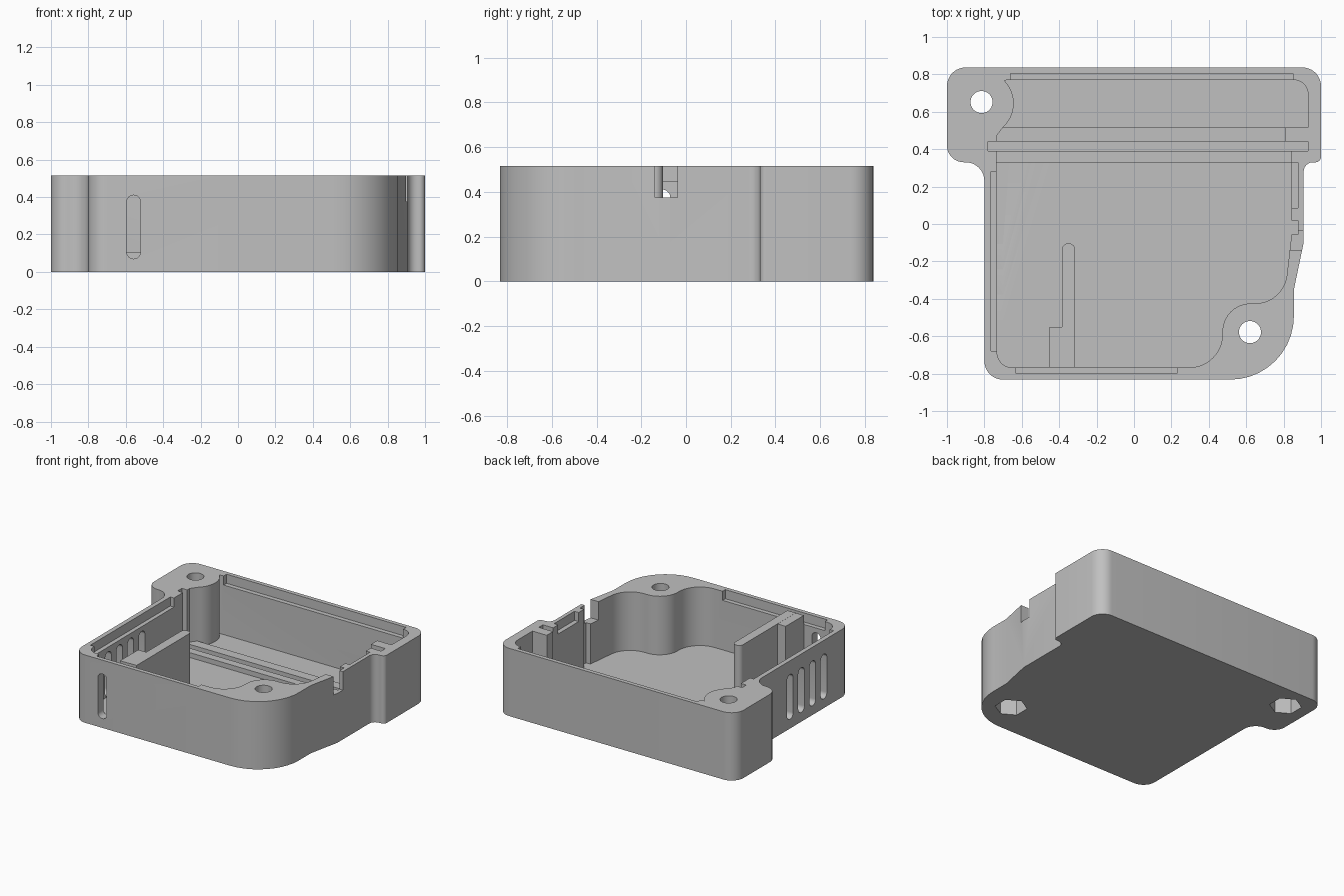
import bpy, bmesh, math
from mathutils import Vector

cube = bpy.data.objects.get("Cube")
if cube:
    bpy.data.objects.remove(cube, do_unlink=True)

grey = bpy.data.materials.new("plain grey")
grey.use_nodes = True
COLOUR = (0.53, 0.53, 0.53, 1)
grey.diffuse_color = COLOUR
grey.node_tree.nodes["Principled BSDF"].inputs["Base Color"].default_value = COLOUR

HEIGHT, FLOOR, LEDGE, ABOVE = 0.515, 0.07, 0.446, 0.7


def rounded(corners, steps=10):
    """Closed outline from (x, y, radius) corners, each filleted by its radius."""
    out = []
    for i, (x, y, r) in enumerate(corners):
        p = Vector((x, y))
        if r == 0:
            out.append(p)
            continue
        a = (Vector(corners[i - 1][:2]) - p).normalized()
        b = (Vector(corners[(i + 1) % len(corners)][:2]) - p).normalized()
        half = a.angle(b) / 2
        centre = p + (a + b).normalized() * (r / math.sin(half))
        start = p + a * (r / math.tan(half)) - centre
        end = p + b * (r / math.tan(half)) - centre
        sweep = math.atan2(start.x * end.y - start.y * end.x, start.dot(end))
        for k in range(steps + 1):
            t = sweep * k / steps
            c, s = math.cos(t), math.sin(t)
            out.append(centre + Vector((c * start.x - s * start.y, s * start.x + c * start.y)))
    return out


def circle(cx, cy, r, n=40, turn=0.0, sweep=math.tau):
    return [Vector((cx + r * math.cos(turn + sweep * k / n),
                    cy + r * math.sin(turn + sweep * k / n))) for k in range(n)]


def prism(name, outline, low, high, axis="z"):
    """Extrude an outline from low to high along an axis."""
    place = {"z": lambda u, v, w: (u, v, w),
             "x": lambda u, v, w: (w, u, v),
             "y": lambda u, v, w: (u, w, v)}[axis]
    bm = bmesh.new()
    face = bm.faces.new([bm.verts.new(place(p[0], p[1], low)) for p in outline])
    top = bmesh.ops.extrude_face_region(bm, geom=[face])["geom"]
    shift = Vector(place(0, 0, high - low))
    bmesh.ops.translate(bm, vec=shift, verts=[v for v in top if isinstance(v, bmesh.types.BMVert)])
    bmesh.ops.recalc_face_normals(bm, faces=bm.faces)
    mesh = bpy.data.meshes.new(name)
    bm.to_mesh(mesh)
    bm.free()
    mesh.materials.append(grey)
    obj = bpy.data.objects.new(name, mesh)
    bpy.context.collection.objects.link(obj)
    return obj


def box(name, x0, x1, y0, y1, z0, z1):
    return prism(name, [(x0, y0), (x1, y0), (x1, y1), (x0, y1)], z0, z1)


def select(obj):
    bpy.ops.object.select_all(action="DESELECT")
    obj.select_set(True)
    bpy.context.view_layer.objects.active = obj


def cut(target, cutter):
    cutter.hide_render = True
    select(target)
    mod = target.modifiers.new("cut", "BOOLEAN")
    mod.operation, mod.solver, mod.object = "DIFFERENCE", "EXACT", cutter
    bpy.ops.object.modifier_apply(modifier=mod.name)
    bpy.data.objects.remove(cutter, do_unlink=True)


def smooth(obj):
    select(obj)
    bpy.ops.object.shade_smooth_by_angle(angle=math.radians(30))


# Outer body
case = prism("case_body", rounded([
    (-0.8, -0.832, 0.1), (0.855, -0.832, 0.34), (0.855, -0.35, 0), (0.907, -0.1, 0),
    (0.907, 0.33, 0.05), (1, 0.33, 0.03), (1, 0.837, 0.1), (-1, 0.837, 0.1),
    (-1, 0.33, 0.09), (-0.8, 0.33, 0.1)]), 0, HEIGHT)

# Main cavity, curving around both screw bosses
boss_arc = circle(-0.815, 0.645, 0.172, 16, math.radians(45), math.radians(-100))
cavity = rounded([
    (-0.735, -0.767, 0.08), (0.473, -0.767, 0.176), (0.473, -0.425, 0.15),
    (0.8, -0.425, 0.17), (0.843, -0.05, 0), (0.843, 0.415, 0), (0.81, 0.415, 0),
    (0.81, 0.515, 0), (0.93, 0.515, 0), (0.93, 0.77, 0.075), (-0.68, 0.77, 0)])
cavity += boss_arc + [Vector((-0.735, 0.47))]
cut(case, prism("cavity", cavity, FLOOR, ABOVE))

# Slot for a sliding panel, cable recess and cable notch
cut(case, box("panel_slot", -0.78, 0.93, 0.39, 0.44, FLOOR, ABOVE))
cut(case, box("cable_recess", 0.79, 0.878, -0.055, 0.02, FLOOR, ABOVE))
cut(case, box("cable_notch", 0.78, 1.1, -0.138, -0.037, 0.375, ABOVE))

# Shallow ledges in the rim
for x0, x1, y0, y1 in [(-0.765, -0.7, -0.68, 0.28), (-0.63, 0.23, -0.8, -0.755),
                       (-0.66, 0.85, 0.74, 0.805), (0.8, 0.878, 0.085, 0.33)]:
    cut(case, box("rim_ledge", x0, x1, y0, y1, LEDGE, ABOVE))


# Ventilation slots
def slot_outline(centre):
    w = 0.037
    return rounded([(centre - w, FLOOR, w * 0.99), (centre + w, FLOOR, w * 0.99),
                    (centre + w, 0.41, w * 0.99), (centre - w, 0.41, w * 0.99)], 8)


for i in range(4):
    cut(case, prism("side_vent", slot_outline(-0.107 - 0.135 * i), -0.9, -0.7, "x"))
cut(case, prism("front_vent", slot_outline(-0.558), -0.9, -0.7, "y"))

# Screw holes with hexagonal nut pockets below
for x, y in [(-0.815, 0.652), (0.62, -0.578)]:
    cut(case, prism("screw_hole", circle(x, y, 0.059), -0.1, ABOVE))
    cut(case, prism("nut_pocket", circle(x, y, 0.112, 6, math.pi / 6), -0.1, 0.15))
smooth(case)

# Floor ribs holding the panel
box("front_floor_rib", -0.737, 0.845, 0.33, 0.39, 0.06, 0.107)
box("back_floor_rib", -0.737, 0.812, 0.44, 0.515, 0.06, 0.107)

# Inner partition with a rounded end, and its thicker foot
partition = prism("partition", rounded([
    (-0.385, -0.768, 0), (-0.315, -0.768, 0), (-0.315, -0.103, 0.0345),
    (-0.385, -0.103, 0.0345)]), 0.06, HEIGHT)
smooth(partition)
box("partition_block", -0.453, -0.38, -0.768, -0.55, 0.06, HEIGHT - 0.001)
